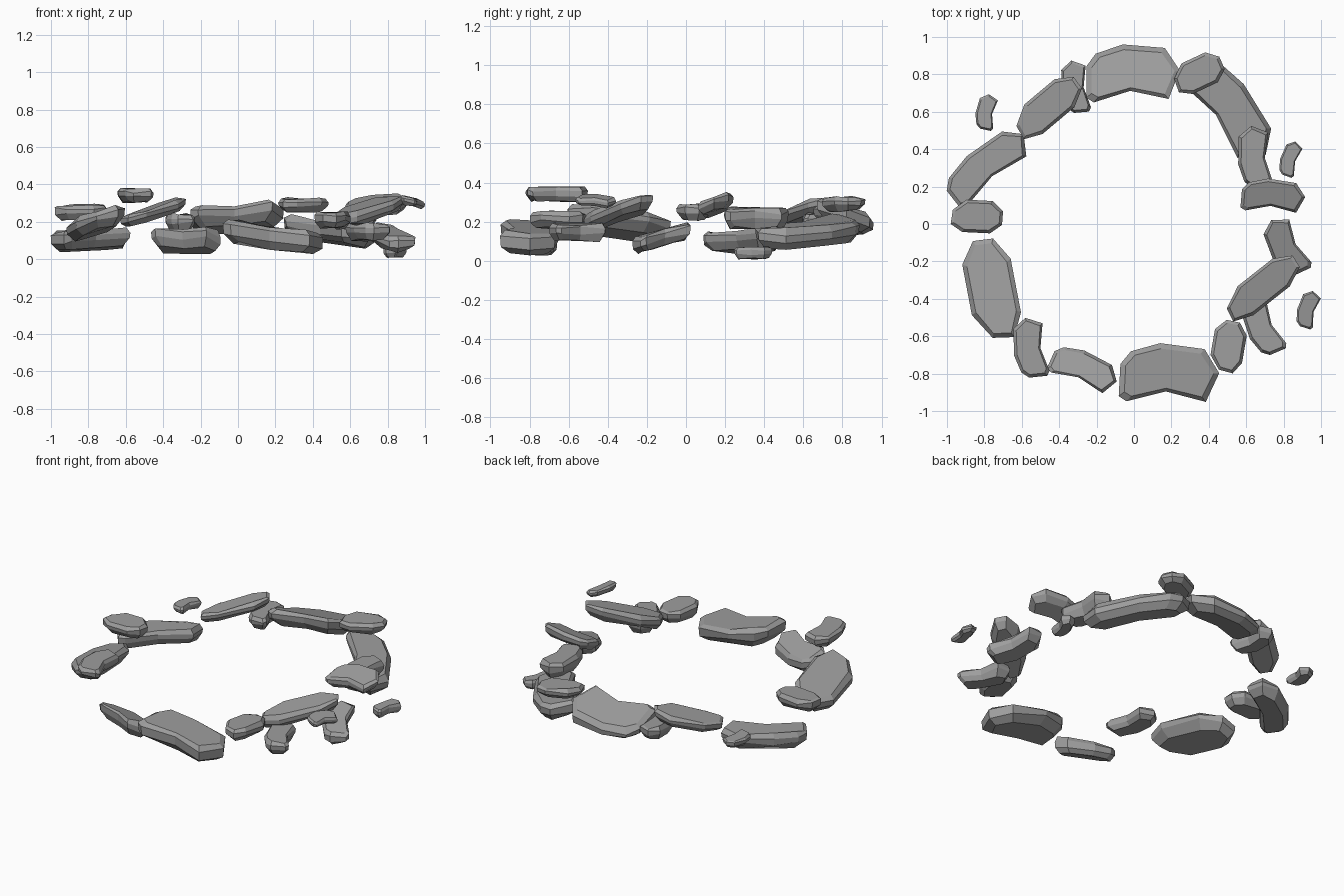
import bpy, bmesh, math, random

if "Cube" in bpy.data.objects:
    bpy.data.objects.remove(bpy.data.objects["Cube"])

random.seed(4)

# Two rock outlines (unit size): a bent slab and an elongated oval
BENT = [(-.5, -.42), (-.42, -.5), (-.03, -.30), (.38, -.44), (.5, .05),
        (.34, .44), (-.11, .5), (-.4, .34), (-.5, .12)]
OVAL = [(-.5, -.22), (-.28, -.46), (.25, -.5), (.48, -.25),
        (.5, .15), (.3, .46), (-.2, .5), (-.46, .2)]
# Slab section tapering to the underside: height, outline scale
RINGS = [(-.5, .66), (-.1, .97), (.25, 1.0), (.5, .82)]

# Dark grey stone
STONE = bpy.data.materials.new("stone")
STONE.diffuse_color = (.34, .34, .34, 1)
STONE.use_nodes = True
STONE.node_tree.nodes["Principled BSDF"].inputs["Base Color"].default_value = STONE.diffuse_color


def rock(name, shape, x, y, z, length, width, height, angle, sx=0, sy=0):
    """Flat faceted rock; sx and sy are the slopes along x and y."""
    ca, sa = math.cos(math.radians(angle)), math.sin(math.radians(angle))
    bm = bmesh.new()
    rings = []
    for h, s in RINGS:
        ring = []
        for u, v in shape:
            inset = (1 - s) * width * 0.5
            px = u * (length - 2 * inset)
            py = v * width * s
            dx, dy = px * ca - py * sa, px * sa + py * ca
            dz = h * height + sx * dx + sy * dy
            dz += random.uniform(-.1, .1) * height
            ring.append(bm.verts.new((dx, dy, dz)))
        rings.append(ring)
    n = len(shape)
    for lo, hi in zip(rings, rings[1:]):
        for i in range(n):
            j = (i + 1) % n
            bm.faces.new((lo[i], lo[j], hi[j], hi[i]))
    bm.faces.new(rings[0][::-1])
    bm.faces.new(rings[-1])
    bmesh.ops.recalc_face_normals(bm, faces=bm.faces)
    mesh = bpy.data.meshes.new(name)
    bm.to_mesh(mesh)
    bm.free()
    mesh.materials.append(STONE)
    ob = bpy.data.objects.new(name, mesh)
    ob.location = (x, y, z)
    bpy.context.collection.objects.link(ob)


# Back of the ring
rock("back_slab", BENT, -.005, .805, .215, .50, .31, .10, 0, .10, -.33)
rock("back_right_slab", BENT, .515, .615, .14, .62, .27, .11, -55, -.18, -.03)
rock("back_right_cap", OVAL, .345, .805, .29, .28, .18, .07, 28)
rock("back_left_wedge", BENT, -.315, .735, .20, .28, .15, .08, 95)
rock("back_left_slab", OVAL, -.46, .625, .245, .42, .19, .07, 42, .25, .08)

# Left side
rock("left_back_slab", BENT, -.785, .315, .105, .51, .21, .10, 38, .05)
rock("left_cap", OVAL, -.84, .04, .25, .28, .18, .08, 0)
rock("left_front_slab", OVAL, -.76, -.35, .19, .55, .27, .10, 103, .25, -.08)

# Front of the ring
rock("front_left_cap", BENT, -.555, -.66, .34, .32, .18, .07, 96)
rock("front_left_slab", BENT, -.265, -.775, .095, .37, .18, .10, -24, -.15, -.42)
rock("front_slab", BENT, .19, -.80, .115, .53, .32, .12, -3, -.15)
rock("front_right_cap", OVAL, .505, -.655, .21, .28, .18, .08, 83)

# Right side
rock("right_front_base", BENT, .685, -.55, .145, .31, .17, .085, 113)
rock("right_front_slab", OVAL, .685, -.34, .25, .47, .18, .08, 40, .15, .20)
rock("right_base", BENT, .81, -.12, .115, .32, .18, .08, 115, 0, .27)
rock("right_back_slab", BENT, .645, .36, .22, .33, .18, .10, 93)
rock("right_cap", BENT, .745, .15, .285, .34, .18, .07, -5, .10, .30)

# Loose pebbles outside the ring
rock("pebble_back_right", BENT, .835, .35, .04, .19, .10, .06, 70)
rock("pebble_back_left", BENT, -.79, .60, .185, .19, .11, .05, 78)
rock("pebble_front_right", BENT, .93, -.455, .305, .20, .11, .045, 72, -.25)
